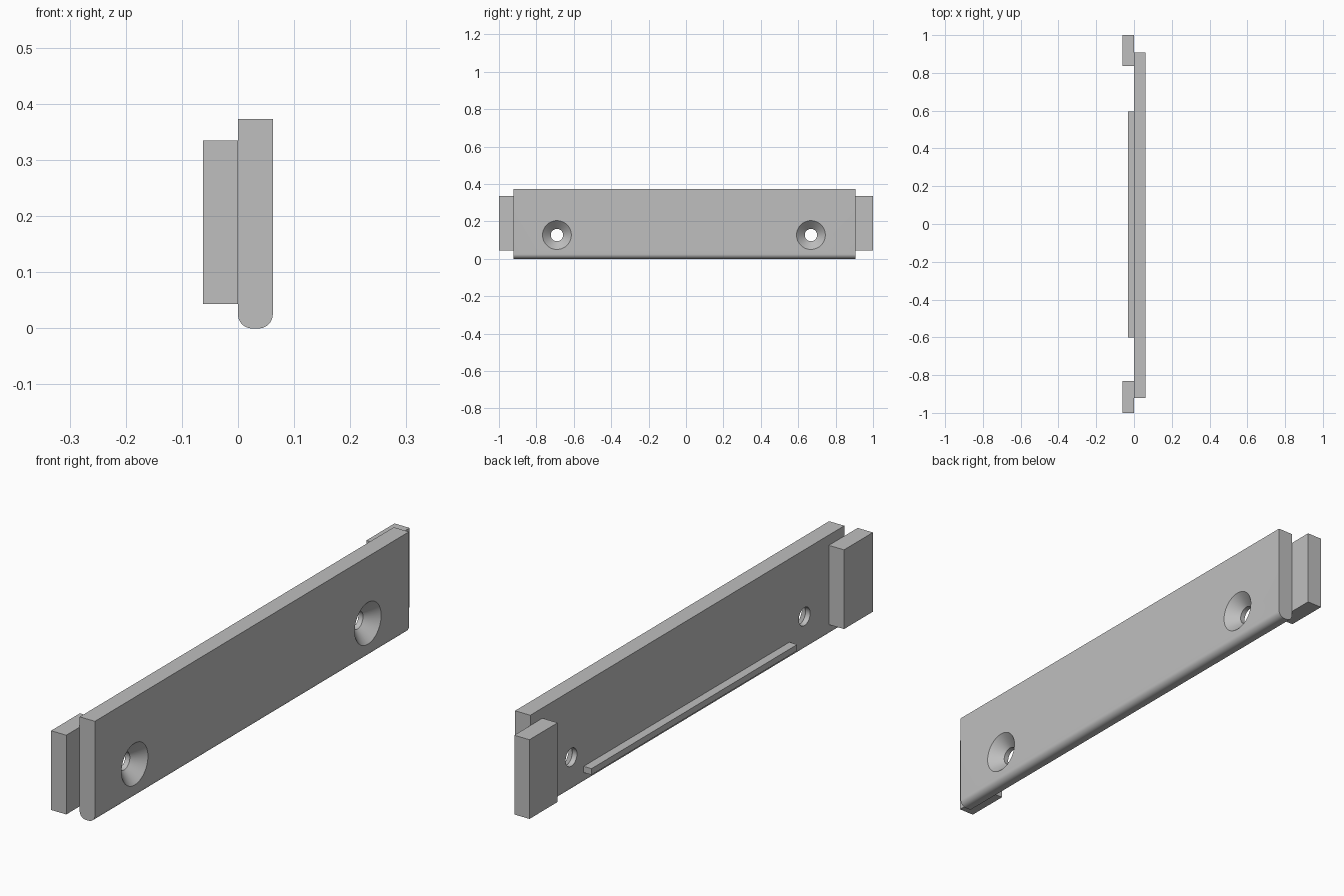
import bpy, bmesh, math

cube = bpy.data.objects.get("Cube")
if cube:
    bpy.data.objects.remove(cube)

grey = bpy.data.materials.new("plain grey")
grey.use_nodes = True
grey.diffuse_color = (0.52, 0.52, 0.52, 1)
grey.node_tree.nodes["Principled BSDF"].inputs["Base Color"].default_value = grey.diffuse_color

THICK = 0.062
BASE_Z = 0.043


def finish(bm, name):
    bmesh.ops.recalc_face_normals(bm, faces=bm.faces)
    mesh = bpy.data.meshes.new(name)
    bm.to_mesh(mesh)
    bm.free()
    mesh.materials.append(grey)
    obj = bpy.data.objects.new(name, mesh)
    bpy.context.collection.objects.link(obj)
    return obj


def extrude_y(name, profile, y0, y1):
    """Sweep an x-z outline from y0 to y1."""
    bm = bmesh.new()
    face = bm.faces.new([bm.verts.new((x, y0, z)) for x, z in profile])
    new = bmesh.ops.extrude_face_region(bm, geom=[face])["geom"]
    verts = [v for v in new if isinstance(v, bmesh.types.BMVert)]
    bmesh.ops.translate(bm, verts=verts, vec=(0, y1 - y0, 0))
    return finish(bm, name)


def box(name, x0, x1, y0, y1, z0, z1):
    return extrude_y(name, [(x0, z0), (x1, z0), (x1, z1), (x0, z1)], y0, y1)


def screw_cutter(name, y, z, sides=48):
    """Countersunk screw hole: straight bore that flares to the +x face."""
    rings = [(-0.02, 0.033), (0.019, 0.033), (THICK, 0.077), (0.1, 0.077)]
    bm = bmesh.new()
    loops = []
    for x, r in rings:
        angles = [2 * math.pi * i / sides for i in range(sides)]
        loops.append([bm.verts.new((x, y + r * math.cos(a), z + r * math.sin(a)))
                      for a in angles])
    for a, b in zip(loops, loops[1:]):
        for i in range(sides):
            j = (i + 1) % sides
            bm.faces.new((a[i], a[j], b[j], b[i]))
    bm.faces.new(loops[0])
    bm.faces.new(loops[-1])
    cutter = finish(bm, name)
    cutter.hide_render = True
    return cutter


# Main plate with rounded lower edges
fillet, steps = 0.025, 12
outline = [(THICK, 0.373), (0, 0.373)]
for cx, start in ((fillet, math.pi), (THICK - fillet, 1.5 * math.pi)):
    for i in range(steps + 1):
        a = start + i * math.pi / 2 / steps
        outline.append((cx + fillet * math.cos(a), fillet + fillet * math.sin(a)))
plate = extrude_y("main_plate", outline, -0.922, 0.907)

# Screw holes
cutters = [screw_cutter("front_hole_cutter", -0.69, 0.127),
           screw_cutter("back_hole_cutter", 0.668, 0.127)]
for cutter in cutters:
    mod = plate.modifiers.new("screw_hole", "BOOLEAN")
    mod.operation = "DIFFERENCE"
    mod.solver = "EXACT"
    mod.object = cutter

# Bake the holes, then drop the cutters
bpy.context.view_layer.update()
graph = bpy.context.evaluated_depsgraph_get()
cut_mesh = bpy.data.meshes.new_from_object(plate.evaluated_get(graph))
plate.modifiers.clear()
plate.data = cut_mesh
for cutter in cutters:
    bpy.data.objects.remove(cutter)

# Smooth the curved surfaces only
bpy.ops.object.select_all(action="DESELECT")
plate.select_set(True)
bpy.context.view_layer.objects.active = plate
bpy.ops.object.shade_smooth_by_angle(angle=math.radians(25))

# End blocks and long rail on the -x side
box("front_end_block", -THICK, 0, -1, -0.832, BASE_Z, 0.335)
box("back_end_block", -THICK, 0, 0.836, 1, BASE_Z, 0.335)
box("long_rail", -0.032, 0, -0.602, 0.596, BASE_Z, 0.066)
